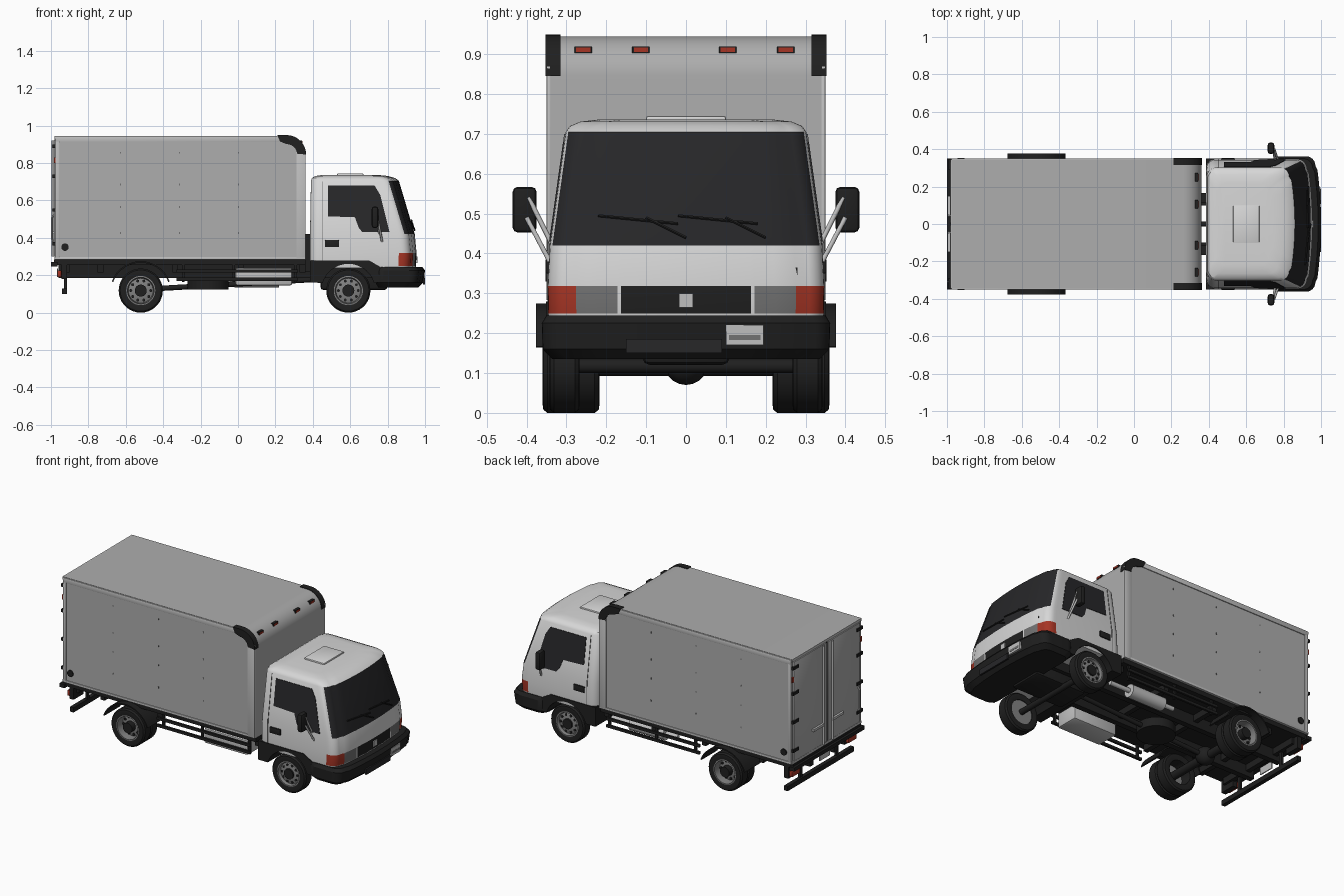
import bpy, bmesh, math
from mathutils import Vector

if "Cube" in bpy.data.objects:
    bpy.data.objects.remove(bpy.data.objects["Cube"])


def material(name, r, g, b):
    m = bpy.data.materials.new(name)
    m.use_nodes = True
    m.diffuse_color = (r, g, b, 1)
    m.node_tree.nodes["Principled BSDF"].inputs["Base Color"].default_value = (r, g, b, 1)
    return m


WHITE = material("cab white", 0.68, 0.68, 0.68)
GREY = material("cargo grey", 0.42, 0.42, 0.42)
TRIM = material("light trim", 0.52, 0.52, 0.52)
BLACK = material("black plastic", 0.014, 0.014, 0.014)
GLASS = material("dark glass", 0.02, 0.02, 0.022)
RED = material("red lens", 0.38, 0.035, 0.018)
RIM = material("wheel grey", 0.22, 0.22, 0.22)
LAMP = material("headlight grey", 0.17, 0.17, 0.17)


def finish(name, bm, *mats):
    bmesh.ops.remove_doubles(bm, verts=bm.verts, dist=1e-5)
    bmesh.ops.recalc_face_normals(bm, faces=bm.faces)
    me = bpy.data.meshes.new(name)
    bm.to_mesh(me)
    bm.free()
    for m in mats:
        me.materials.append(m)
    me.shade_smooth()
    me.set_sharp_from_angle(angle=math.radians(32))
    ob = bpy.data.objects.new(name, me)
    bpy.context.collection.objects.link(ob)
    return ob


def box(name, x, y, z, mat, bevel=0):
    bm = bmesh.new()
    bmesh.ops.create_cube(bm, size=1)
    y = sorted(y)
    for v in bm.verts:
        v.co = [r[0] if c < 0 else r[1] for r, c in zip((x, y, z), v.co)]
    if bevel:
        bmesh.ops.bevel(bm, geom=bm.edges[:], offset=bevel, segments=2, profile=0.5, affect='EDGES')
    return finish(name, bm, mat)


def extrude(name, pts, y0, y1, mat):
    """Side outline (x, z) pulled across y; y may be a number or a function of z."""
    at = lambda y, z: y(z) if callable(y) else y
    bm = bmesh.new()
    a = [bm.verts.new((x, at(y0, z), z)) for x, z in pts]
    b = [bm.verts.new((x, at(y1, z), z)) for x, z in pts]
    bm.faces.new(a)
    bm.faces.new(b[::-1])
    for i in range(len(pts)):
        j = (i + 1) % len(pts)
        bm.faces.new((a[i], b[i], b[j], a[j]))
    return finish(name, bm, mat)


def lathe(name, profile, centre, axis, mat, n=36):
    """Revolve (radius, offset) points round an axis."""
    q = Vector(axis).to_track_quat('Z', 'Y')
    bm = bmesh.new()
    rings = [[bm.verts.new(Vector(centre) + q @ Vector((r * math.cos(k * math.tau / n),
              r * math.sin(k * math.tau / n), t))) for k in range(n)] for r, t in profile]
    for a, b in zip(rings, rings[1:]):
        for k in range(n):
            bm.faces.new((a[k], a[(k + 1) % n], b[(k + 1) % n], b[k]))
    return finish(name, bm, mat)


def rod(name, a, b, r, mat, n=12):
    d = Vector(b) - Vector(a)
    return lathe(name, [(0, 0), (r, 0), (r, d.length), (0, d.length)], a, d, mat, n)


def arc(cx, cz, r, a0, a1, n=14):
    angles = [math.radians(a0 + (a1 - a0) * i / n) for i in range(n + 1)]
    return [(cx + r * math.cos(a), cz + r * math.sin(a)) for a in angles]


def shell(name, sections, mats, rule, rad=0.05, bulge=0.03):
    """Stack of rounded outlines (z, back, front, half width) with a bowed front."""
    bm = bmesh.new()
    rings = []
    for z, xb, xf, w in sections:
        half = [(xf - bulge * (f * (w - rad) / w) ** 2, f * (w - rad)) for f in (0, 0.27, 0.55, 0.58, 0.75, 0.93)]
        half += arc(xf - bulge - rad, w - rad, rad, 90, 0, 6)[::-1]
        half += [(xf - bulge - 0.065, w)]
        half += arc(xb + rad, w - rad, rad, 90, 180, 6) + [(xb, 0)]
        ring = half + [(x, -y) for x, y in half[-2:0:-1]]
        rings.append([bm.verts.new((x, y, z)) for x, y in ring])
    bm.faces.new(rings[0])
    bm.faces.new(rings[-1])
    for a, b in zip(rings, rings[1:]):
        for i in range(len(a)):
            j = (i + 1) % len(a)
            f = bm.faces.new((a[i], a[j], b[j], b[i]))
            f.normal_update()
            f.material_index = rule(f.calc_center_median(), f.normal)
    return finish(name, bm, *mats)


# Cab: windscreen, grille, headlights and turn lights are faces of the shell
def cab_rule(c, n):
    if 0.425 < c.z < 0.705 and n.x > 0.4:
        return 1
    if 0.26 < c.z < 0.318 and c.x > 0.845:
        y = abs(c.y)
        return 2 if y < 0.163 else 0 if y < 0.171 else 3 if y < 0.274 else 4
    return 0


shell("cab", [(0.24, 0.385, 0.95, 0.345), (0.25, 0.385, 0.952, 0.346), (0.318, 0.385, 0.955, 0.347),
              (0.42, 0.385, 0.945, 0.342), (0.705, 0.39, 0.86, 0.302), (0.72, 0.395, 0.84, 0.291),
              (0.731, 0.415, 0.8, 0.265), (0.736, 0.45, 0.75, 0.22)],
      (WHITE, GLASS, BLACK, LAMP, RED), cab_rule)
shell("front_bumper", [(0.135, 0.75, 0.965, 0.335), (0.16, 0.735, 0.99, 0.36), (0.225, 0.735, 1.0, 0.362),
                       (0.245, 0.735, 0.985, 0.35)], (BLACK,), lambda c, n: 0)
extrude("cab_wheel_arch", [(0.385, 0.28), (0.385, 0.16)] + arc(0.59, 0.118, 0.143, 163, 17)
        + [(0.76, 0.16), (0.76, 0.245), (0.7, 0.28)], -0.351, 0.351, BLACK)
box("roof_hatch", (0.53, 0.67), (-0.1, 0.1), (0.73, 0.745), WHITE, 0.005)
box("grille_badge", (0.95, 0.96), (-0.018, 0.018), (0.265, 0.3), TRIM)
box("number_plate", (0.985, 0.998), (0.1, 0.195), (0.17, 0.22), TRIM)
box("plate_band", (0.99, 0.9995), (0.108, 0.187), (0.183, 0.196), LAMP)
box("bumper_slot", (0.99, 1.0), (-0.15, 0.09), (0.15, 0.185), GLASS)
box("nose_vent", (0.9, 0.931), (0.245, 0.28), (0.345, 0.365), BLACK)

# Wipers lie just above the windscreen
screen = lambda y, z: (0.951 - 0.298 * (z - 0.42) - 0.03 * (y / 0.34) ** 2, y, z)
for y in (0, 0.2):
    rod("wiper_arm", screen(y, 0.44), screen(y - 0.1, 0.49), 0.004, BLACK, 6)
    rod("wiper_blade", screen(y - 0.02, 0.475), screen(y - 0.22, 0.495), 0.004, BLACK, 6)

for s in (-1, 1):
    # Doors, side windows and mirrors
    side = lambda z, s=s: s * (0.342 - (z - 0.42) * 0.04 / 0.285 - 0.003)
    face = lambda z, s=s: side(z) + s * 0.006
    extrude("side_window", [(0.48, 0.68), (0.73, 0.68), (0.76, 0.63), (0.81, 0.43), (0.665, 0.43),
                            (0.645, 0.455), (0.625, 0.51), (0.48, 0.515)], side, face, GLASS)
    extrude("door_rear_seam", [(0.448, 0.7), (0.451, 0.7), (0.451, 0.43), (0.448, 0.43)], side, face, LAMP)
    box("door_lower_seam", (0.448, 0.451), (s * 0.34, s * 0.348), (0.28, 0.43), LAMP)
    box("door_handle", (0.465, 0.54), (s * 0.34, s * 0.352), (0.35, 0.388), BLACK, 0.003)
    box("mirror", (0.715, 0.75), (s * 0.375, s * 0.435), (0.453, 0.567), BLACK, 0.012)
    rod("mirror_lower_arm", (0.77, s * 0.342, 0.38), (0.75, s * 0.4, 0.49), 0.006, TRIM)
    rod("mirror_upper_arm", (0.755, s * 0.335, 0.42), (0.745, s * 0.395, 0.54), 0.006, TRIM)

    # Cargo side frame, corner cap, round filler and rivets
    out = (s * 0.34, s * 0.35)
    box("side_top_rail", (-0.975, 0.25), out, (0.912, 0.943), TRIM, 0.002)
    box("side_bottom_rail", (-0.975, 0.36), out, (0.283, 0.298), TRIM, 0.002)
    box("side_rear_post", (-0.977, -0.955), out, (0.283, 0.943), TRIM, 0.002)
    box("side_front_post", (0.312, 0.362), out, (0.283, 0.87), TRIM, 0.002)
    extrude("corner_cap", [(0.21, 0.949)] + arc(0.26, 0.845, 0.104, 90, 0) + [(0.318, 0.85)]
            + arc(0.26, 0.845, 0.056, 0, 90) + [(0.225, 0.915)], s * 0.315, s * 0.353, BLACK)
    rod("side_filler", (-0.925, s * 0.34, 0.35), (-0.925, s * 0.352, 0.35), 0.02, BLACK, 20)
    for x in (-0.63, -0.315, 0):
        for z in (0.85, 0.68, 0.56, 0.42):
            box("rivet", (x, x + 0.005), (s * 0.344, s * 0.3475), (z, z + 0.01), LAMP)

    # Rear doors with hinges and lock rods
    box("rear_door", (-0.985, -0.97), (s * 0.008, s * 0.33), (0.3, 0.925), GREY, 0.003)
    for z in (0.36, 0.54, 0.72, 0.88):
        box("door_hinge", (-0.992, -0.975), (s * 0.29, s * 0.347), (z, z + 0.018), BLACK)
    rod("lock_rod", (-0.99, s * 0.045, 0.3), (-0.99, s * 0.045, 0.92), 0.006, TRIM)
    box("lock_handle", (-0.998, -0.985), (s * 0.04, s * 0.15), (0.42, 0.435), TRIM)
    box("rear_marker", (-0.985, -0.97), (s * 0.33, s * 0.346), (0.8, 0.83), RED)

    # Chassis sides, guards and rear lights
    box("chassis_rail", (-0.96, 0.9), (s * 0.1, s * 0.135), (0.185, 0.26), BLACK)
    for z in (0.17, 0.215):
        box("side_guard_rail", (-0.33, 0.32), (s * 0.325, s * 0.338), (z, z + 0.017), BLACK)
    for x in (-0.3, -0.03, 0.3):
        box("side_guard_post", (x, x + 0.015), (s * 0.315, s * 0.328), (0.165, 0.27), BLACK)
    extrude("rear_mudguard", arc(-0.52, 0.11, 0.165, 20, 160) + arc(-0.52, 0.11, 0.157, 160, 20),
            s * 0.22, s * 0.377, BLACK)
    box("tail_light", (-0.965, -0.945), (s * 0.24, s * 0.32), (0.19, 0.225), RED, 0.003)
    box("tail_light_bracket", (-0.945, -0.915), (s * 0.23, s * 0.33), (0.18, 0.26), BLACK)
    box("under_run_post", (-0.93, -0.915), (s * 0.17, s * 0.19), (0.1, 0.26), BLACK)

    # Wheels: single at the front, twin at the rear
    for label, x, tyres, dish in (("front", 0.59, (0.305,), 0.0), ("rear", -0.52, (0.322, 0.255), 0.03)):
        tyre = [(0.074, -0.034), (0.095, -0.038), (0.11, -0.036), (0.118, -0.026),
                (0.118, 0.026), (0.11, 0.036), (0.095, 0.038), (0.074, 0.034), (0.074, -0.034)]
        for y in tyres:
            lathe(label + "_tyre", tyre, (x, s * y, 0.118), (0, s, 0), BLACK)
        y = tyres[0]
        lathe(label + "_rim", [(0, -0.03), (0.076, -0.03), (0.078, 0.035), (0.071, 0.036), (0.066, 0.018 - dish),
                               (0.04, 0.026 - dish), (0, 0.026 - dish)], (x, s * y, 0.118), (0, s, 0), RIM)
        rod(label + "_hub", (x, s * y, 0.118), (x, s * (y + 0.036), 0.118), 0.032, BLACK, 24)
        for px, pz in arc(x, 0.118, 0.053, 0, 324, 9):
            rod(label + "_rim_hole", (px, s * y, pz), (px, s * (y + 0.025 - dish), pz), 0.008, BLACK, 10)

# Cargo body with a rounded front top edge
extrude("cargo_body", [(-0.975, 0.283), (0.36, 0.283)] + arc(0.26, 0.845, 0.1, 0, 90)
        + [(-0.975, 0.945)], -0.345, 0.345, GREY)
box("door_centre_seal", (-0.982, -0.97), (-0.008, 0.008), (0.3, 0.925), BLACK)
box("door_header", (-0.982, -0.97), (-0.345, 0.345), (0.928, 0.945), TRIM)
box("door_sill", (-0.982, -0.97), (-0.345, 0.345), (0.283, 0.298), TRIM)
for y in (-0.258, -0.113, 0.105, 0.25):
    box("front_marker", (0.325, 0.343), (y - 0.022, y + 0.022), (0.903, 0.92), BLACK)
    box("front_marker_lens", (0.33, 0.346), (y - 0.018, y + 0.018), (0.906, 0.917), RED)
grab = [(-0.975, -0.31, 0.37), (-0.994, -0.31, 0.39), (-0.994, -0.31, 0.51), (-0.975, -0.31, 0.53)]
for a, b in zip(grab, grab[1:]):
    rod("grab_handle", a, b, 0.005, TRIM, 8)

# Underbody
box("cargo_floor", (-0.985, 0.36), (-0.335, 0.335), (0.255, 0.284), BLACK)
box("rear_step", (-1.0, -0.965), (-0.35, 0.35), (0.247, 0.27), BLACK)
box("under_run_bar", (-0.94, -0.915), (-0.33, 0.33), (0.1, 0.13), BLACK)
box("rear_plate", (-0.968, -0.962), (-0.05, 0.05), (0.19, 0.235), TRIM)
for x in (-0.93, -0.75, -0.35, 0.0, 0.33):
    box("cross_member", (x, x + 0.03), (-0.3, 0.3), (0.215, 0.26), BLACK)
for y in (-0.14, 0.14):
    box("cab_mount", (0.35, 0.395), (y - 0.025, y + 0.025), (0.22, 0.42), BLACK)
box("engine", (0.44, 0.8), (-0.11, 0.11), (0.12, 0.27), BLACK, 0.02)
for x, r in ((0.59, 0.018), (-0.52, 0.025)):
    rod("axle", (x, -0.3, 0.118), (x, 0.3, 0.118), r, BLACK)
lathe("differential", arc(0, 0, 0.055, -90, 90, 8), (-0.52, 0, 0.125), (1, 0, 0), BLACK, 20)
rod("drive_shaft", (-0.5, 0, 0.125), (0.46, 0, 0.18), 0.014, BLACK)
rod("spare_wheel", (-0.16, 0, 0.125), (-0.16, 0, 0.18), 0.11, BLACK, 32)
box("fuel_tank", (-0.015, 0.29), (-0.32, -0.17), (0.145, 0.24), TRIM, 0.012)
rod("silencer", (-0.02, 0.22, 0.175), (0.22, 0.22, 0.175), 0.04, TRIM, 24)
rod("exhaust_pipe", (-0.1, 0.22, 0.175), (0.36, 0.22, 0.175), 0.014, TRIM)
